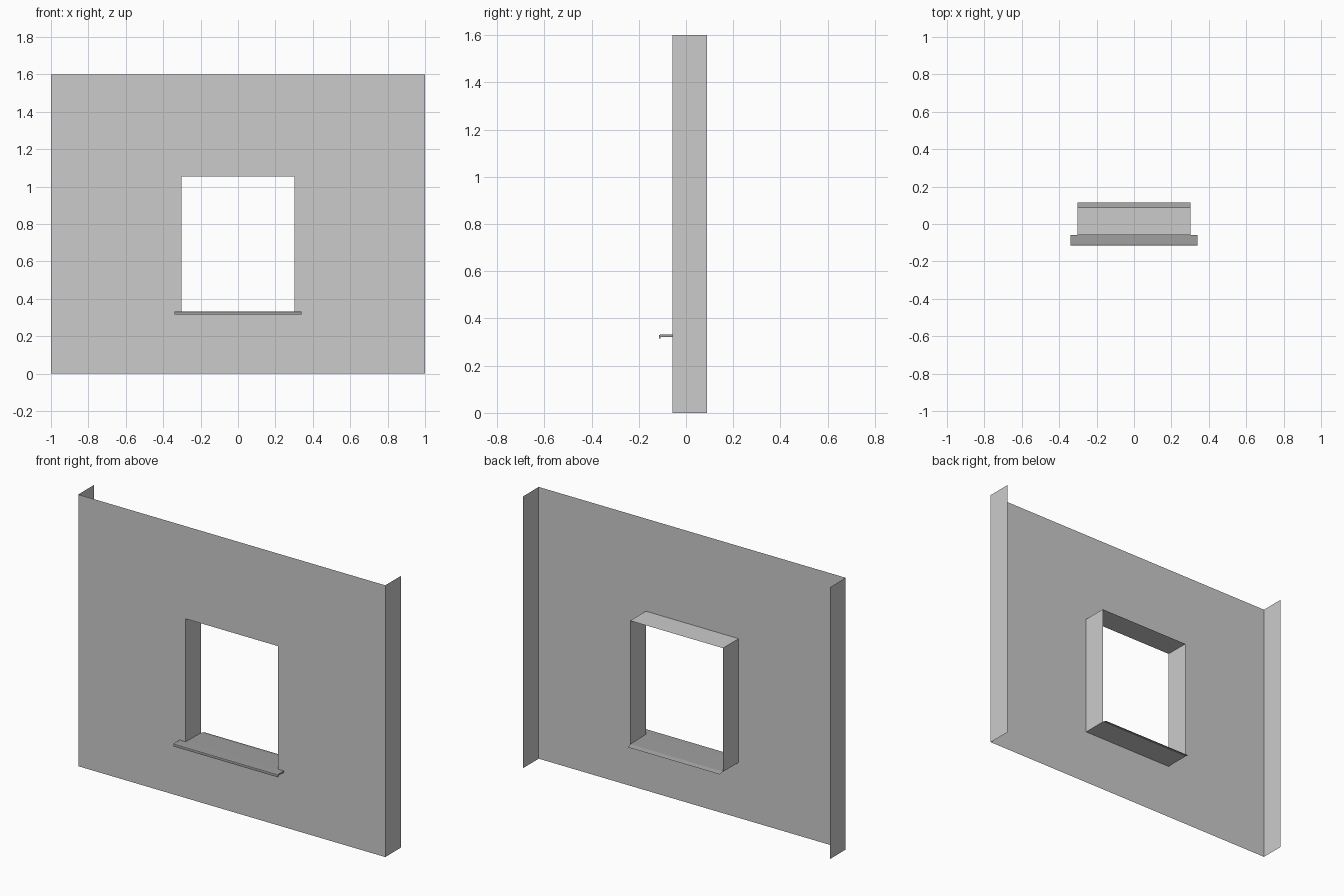
import bpy

if "Cube" in bpy.data.objects:
    bpy.data.objects.remove(bpy.data.objects["Cube"])

FRONT, BACK = -0.058, 0.088      # wall face and rear edge of the returns
W, H = 1.0, 1.6                  # half width and height of the panel
OX, OZ0, OZ1 = 0.302, 0.326, 1.055   # window opening


def make(name, verts, faces):
    mesh = bpy.data.meshes.new(name)
    mesh.from_pydata(verts, [], faces)
    mesh.update()
    ob = bpy.data.objects.new(name, mesh)
    bpy.context.collection.objects.link(ob)
    return ob


def rect(hw, z0, z1, y):
    return [(-hw, y, z0), (hw, y, z0), (hw, y, z1), (-hw, y, z1)]


# Wall sheet: front face around the opening, reveals and two side returns
outer = rect(W, 0, H, FRONT)
inner = rect(OX, OZ0, OZ1, FRONT)
deep = rect(OX, OZ0, OZ1, BACK)
ends = rect(W, 0, H, BACK)
faces = []
for i in range(4):
    j = (i + 1) % 4
    faces.append((i, j, 4 + j, 4 + i))
    faces.append((4 + i, 4 + j, 8 + j, 8 + i))
faces += [(1, 13, 14, 2), (0, 3, 15, 12)]
make("wall_panel", outer + inner + deep + ends, faces)

dark = bpy.data.materials.new("dark_grey")
dark.diffuse_color = (0.35, 0.35, 0.35, 1)
dark.use_nodes = True
dark.node_tree.nodes["Principled BSDF"].inputs["Base Color"].default_value = dark.diffuse_color


def extrude_x(name, profile, hw, closed):
    n = len(profile)
    verts = [(s * hw, y, z) for s in (-1, 1) for y, z in profile]
    faces = [(i, n + i, n + (i + 1) % n, (i + 1) % n)
             for i in range(n if closed else n - 1)]
    if closed:
        faces += [tuple(range(n)), tuple(range(2 * n - 1, n - 1, -1))]
    ob = extr = make(name, verts, faces)
    ob.data.materials.append(dark)
    return extr


# Sill nosing: thin slab with a rounded, turned-down front lip
extrude_x("sill_nosing", [
    (FRONT, 0.331), (-0.110, 0.331), (-0.114, 0.329), (-0.115, 0.326),
    (-0.115, 0.315), (-0.108, 0.315), (-0.108, 0.322), (FRONT, 0.322)], 0.34, True)

# Sill sheet: runs through the opening and dips slightly behind the wall
extrude_x("sill_sheet", [(FRONT, 0.331), (BACK, 0.328), (0.115, 0.321)], OX - 0.001, False)
